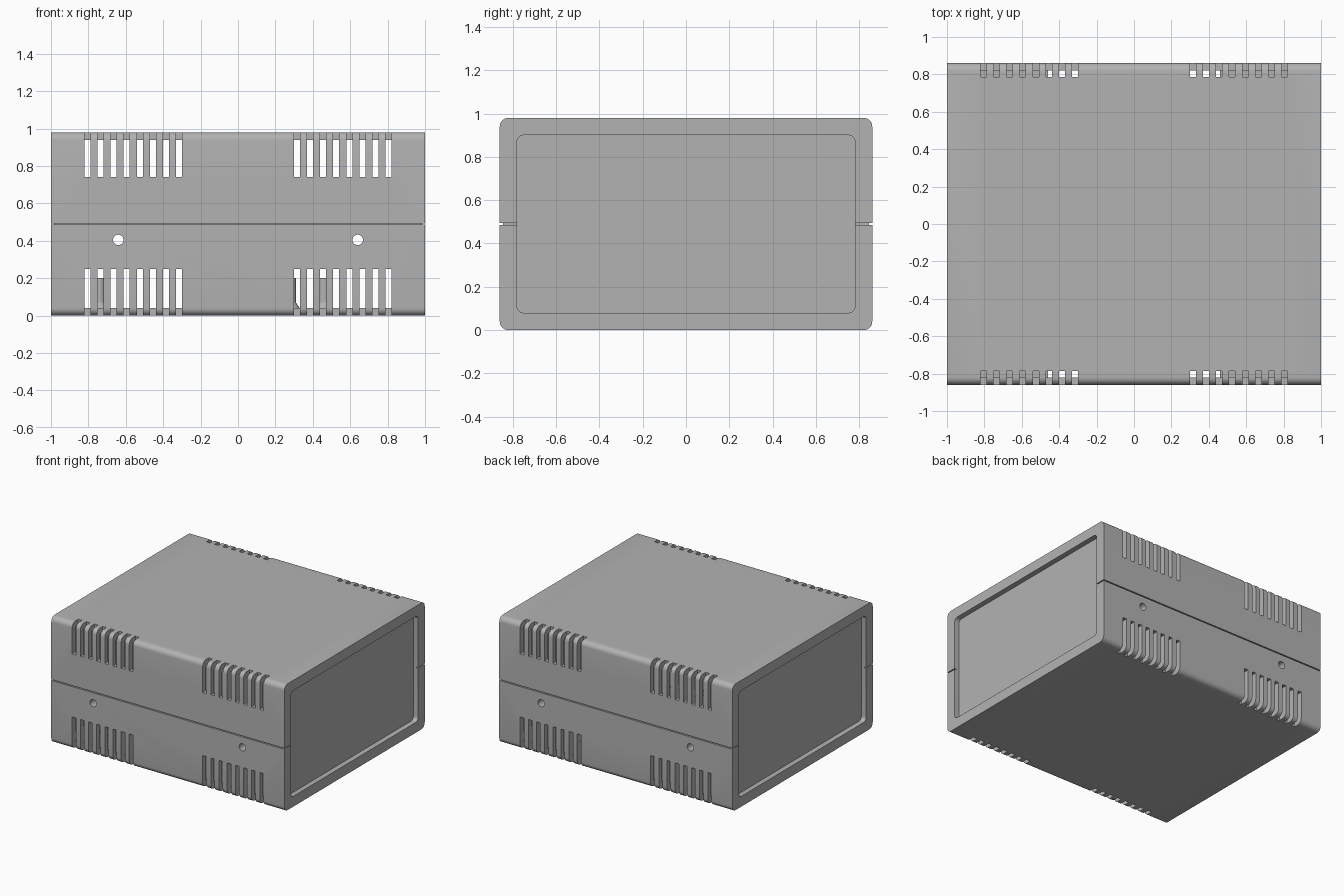
import bpy, bmesh, math
from mathutils import Matrix

default = bpy.data.objects.get("Cube")
if default:
    bpy.data.objects.remove(default)

HX, HY, H = 1.0, 0.86, 0.98      # half length, half depth, height
WALL, FRAME, LIP = 0.04, 0.08, 0.04
SEAM = 0.49

grey = bpy.data.materials.new("plain grey plastic")
grey.use_nodes = True
COLOUR = (0.45, 0.45, 0.45, 1)
grey.diffuse_color = COLOUR
grey.node_tree.nodes["Principled BSDF"].inputs["Base Color"].default_value = COLOUR


def finish(name, bm):
    bmesh.ops.recalc_face_normals(bm, faces=bm.faces)
    mesh = bpy.data.meshes.new(name)
    bm.to_mesh(mesh)
    bm.free()
    mesh.materials.append(grey)
    obj = bpy.data.objects.new(name, mesh)
    bpy.context.collection.objects.link(obj)
    return obj


def add_box(bm, x0, x1, y0, y1, z0, z1):
    size = Matrix.Diagonal((abs(x1 - x0), abs(y1 - y0), abs(z1 - z0), 1))
    mid = Matrix.Translation(((x0 + x1) / 2, (y0 + y1) / 2, (z0 + z1) / 2))
    bmesh.ops.create_cube(bm, size=1, matrix=mid @ size)


def add_rod(bm, matrix, r1, r2, depth):
    bmesh.ops.create_cone(bm, cap_ends=True, segments=24, radius1=r1,
                          radius2=r2, depth=depth, matrix=matrix)


def rounded_ring(bm, x, inset, radius, steps=6):
    """Rounded rectangle across the depth and height at position x."""
    cy, cz = HY - inset - radius, H / 2 - inset - radius
    verts = []
    for q, (sy, sz) in enumerate(((1, 1), (-1, 1), (-1, -1), (1, -1))):
        for i in range(steps + 1):
            a = math.pi / 2 * (q + i / steps)
            verts.append(bm.verts.new((x, sy * cy + radius * math.cos(a),
                                       H / 2 + sz * cz + radius * math.sin(a))))
    return verts


def bridge(bm, a, b):
    for i in range(len(a)):
        j = (i + 1) % len(a)
        bm.faces.new((a[i], a[j], b[j], b[i]))


def cut(target, cutter):
    mod = target.modifiers.new("cut", "BOOLEAN")
    mod.object, mod.solver, mod.use_self = cutter, "EXACT", True
    bpy.context.view_layer.objects.active = target
    bpy.ops.object.modifier_apply(modifier=mod.name)
    bpy.data.objects.remove(cutter)


# Hollow case: outer skin, end frames and inner walls in one closed loop
bm = bmesh.new()
E = HX - LIP
section = ((-HX, 0, .04), (HX, 0, .04), (HX, FRAME, .03), (E, FRAME, .03),
           (E, WALL, .02), (-E, WALL, .02), (-E, FRAME, .03), (-HX, FRAME, .03))
rings = [rounded_ring(bm, *s) for s in section]
for i, ring in enumerate(rings):
    bridge(bm, ring, rings[(i + 1) % len(rings)])
case = finish("case_shell", bm)

# Ventilation slots wrapping over the long edges
bm = bmesh.new()
for sx in (-1, 1):
    for sy in (-1, 1):
        for i in range(8):
            x = sx * (0.315 + 0.07 * i)
            for z0, z1 in ((-0.1, 0.25), (0.74, 1.1)):
                add_box(bm, x - .016, x + .016, sy * .785, sy * .95, z0, z1)
cut(case, finish("slot_cutter", bm))

# Parting seam around the sides and end frames
bm = bmesh.new()
for sy in (-1, 1):
    add_box(bm, -1.1, 1.1, sy * (HY - .015), sy * .95, SEAM - .004, SEAM + .004)
    for sx in (-1, 1):
        add_box(bm, sx * (HX - .015), sx * 1.05, sy * .75, sy * .9,
                SEAM - .004, SEAM + .004)
cut(case, finish("seam_cutter", bm))

# Joining tabs behind the screw holes
bm = bmesh.new()
for sx in (-1, 1):
    for sy in (-1, 1):
        add_box(bm, sx * .46, sx * .82, sy * .78, sy * (HY - WALL), .31, .62)
tabs = finish("joining_tabs", bm)

# Screw holes through walls and tabs
for target in (case, tabs):
    bm = bmesh.new()
    for sx in (-1, 1):
        for sy in (-1, 1):
            place = Matrix.Translation((sx * .64, sy * .82, .405))
            add_rod(bm, place @ Matrix.Rotation(math.pi / 2, 4, "X"), .028, .028, .2)
    cut(target, finish("hole_cutter", bm))

# Recessed end panels
for name, s in (("left_end_panel", 1), ("right_end_panel", -1)):
    bm = bmesh.new()
    a = rounded_ring(bm, s * E, WALL, .02)
    b = rounded_ring(bm, s * (E - .03), WALL, .02)
    bridge(bm, a, b)
    bm.faces.new(a)
    bm.faces.new(b)
    finish(name, bm)

# Mounting posts with flared feet on the floor inside
bm = bmesh.new()
for x in (-.74, .28, .46):
    for y in (-.55, .55):
        add_rod(bm, Matrix.Translation((x, y, .12)), .03, .03, .16)
        add_rod(bm, Matrix.Translation((x, y, .055)), .05, .03, .03)
posts = finish("mounting_posts", bm)

# Smooth the rounded surfaces, keep edges crisp
bpy.ops.object.select_all(action="DESELECT")
for obj in (case, tabs, posts):
    obj.select_set(True)
bpy.context.view_layer.objects.active = case
bpy.ops.object.shade_smooth_by_angle(angle=math.radians(30))
